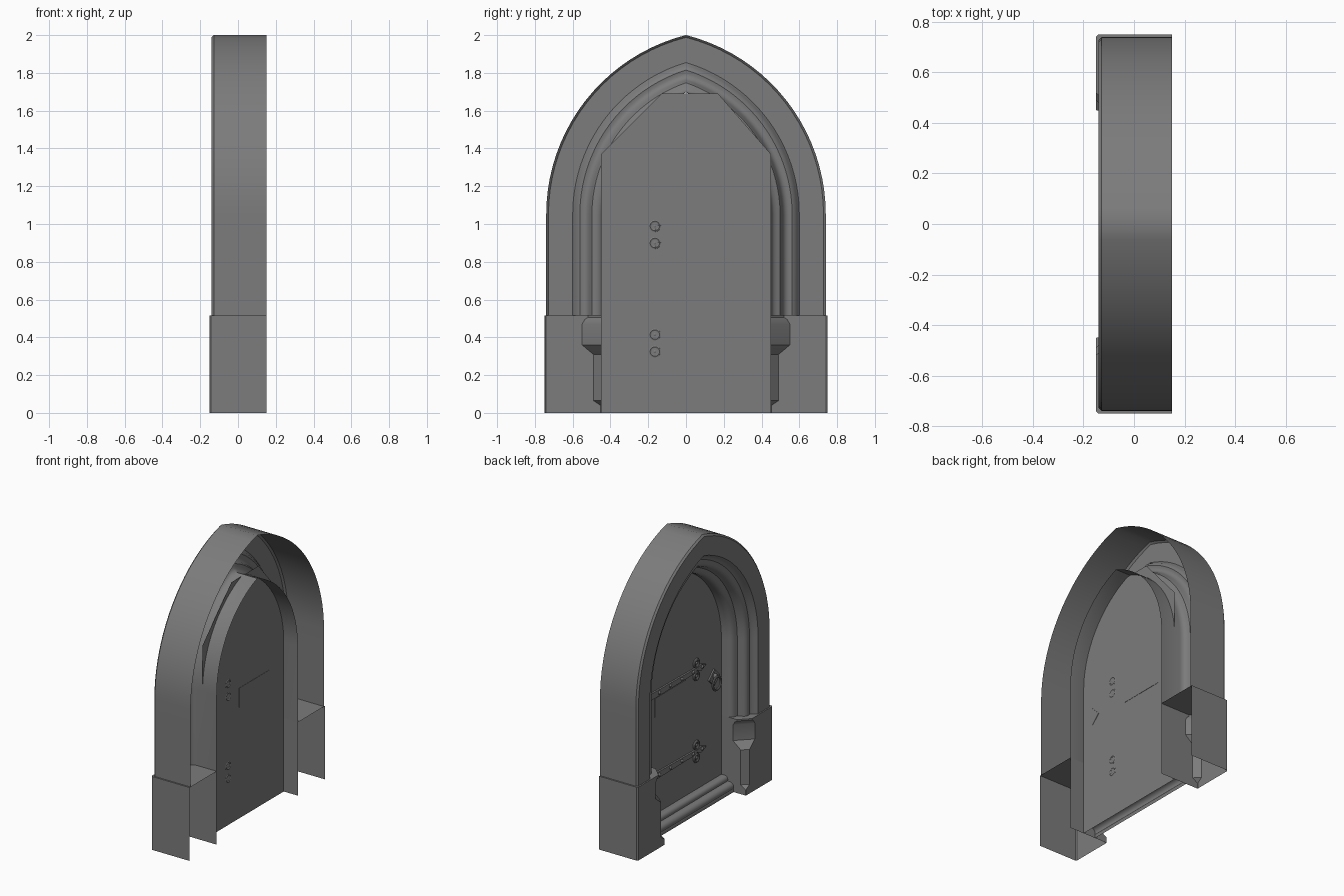
import bpy, bmesh, math
from mathutils import Matrix

if "Cube" in bpy.data.objects:
    bpy.data.objects.remove(bpy.data.objects["Cube"])

GREY = (0.2, 0.2, 0.2, 1)
stone = bpy.data.materials.new("plain grey")
stone.use_nodes = True
stone.diffuse_color = GREY
stone.node_tree.nodes["Principled BSDF"].inputs["Base Color"].default_value = GREY

DOOR_X = 0.04
SPRING, SHIFT = 1.05, 0.24      # arch springing height and centre offset
BASE_TOP = 0.515


def finish(name, bm, recalc=True):
    if recalc:
        bmesh.ops.recalc_face_normals(bm, faces=bm.faces)
    me = bpy.data.meshes.new(name)
    bm.to_mesh(me)
    bm.free()
    ob = bpy.data.objects.new(name, me)
    bpy.context.collection.objects.link(ob)
    me.materials.append(stone)
    bpy.ops.object.select_all(action='DESELECT')
    ob.select_set(True)
    bpy.context.view_layer.objects.active = ob
    bpy.ops.object.shade_smooth_by_angle(angle=math.radians(35))
    return ob


def loft(bm, rows):
    """Skin a grid of points given as equal-length rows."""
    grid = [[bm.verts.new(p) for p in row] for row in rows]
    for a, b in zip(grid, grid[1:]):
        for i in range(len(a) - 1):
            bm.faces.new((a[i], a[i + 1], b[i + 1], b[i]))
    return grid


def arch_path(w, steps=20):
    """Pointed arch outline (y, z) of half width w, left foot to right foot."""
    r = w + SHIFT
    end = math.acos(SHIFT / r)
    half = [(w, BASE_TOP)]
    for i in range(steps + 1):
        t = end * i / steps
        half.append((r * math.cos(t) - SHIFT, SPRING + r * math.sin(t)))
    half[-1] = (0, half[-1][1])
    return half + [(-y, z) for y, z in reversed(half[:-1])]


def slab(bm, outline, x0, x1):
    """Extrude a (y, z) outline along x."""
    front = [bm.verts.new((x0, y, z)) for y, z in outline]
    back = [bm.verts.new((x1, y, z)) for y, z in outline]
    bm.faces.new(front)
    bm.faces.new(back[::-1])
    n = len(outline)
    for i in range(n):
        j = (i + 1) % n
        bm.faces.new((front[i], back[i], back[j], front[j]))


def ring(bm, y, z, x, radius, tube, seg=20, sides=8):
    """Torus lying parallel to the door."""
    rows = []
    for i in range(seg + 1):
        a = 2 * math.pi * i / seg
        row = []
        for j in range(sides + 1):
            b = 2 * math.pi * j / sides
            d = radius + tube * math.cos(b)
            row.append((x + tube * math.sin(b), y + d * math.cos(a), z + d * math.sin(a)))
        rows.append(row)
    loft(bm, rows)
    bmesh.ops.remove_doubles(bm, verts=bm.verts, dist=0.0001)


def stud(bm, y, z, x, r):
    """Domed nail head."""
    m = Matrix.Translation((x, y, z)) @ Matrix.Diagonal((0.7, 1, 1, 1))
    bmesh.ops.create_uvsphere(bm, u_segments=10, v_segments=6, radius=r, matrix=m)


# Moulded arch shell, open at the back: (half width, x) from outside to lining
moulding = [(0.74, 0.15), (0.74, -0.128), (0.728, -0.14), (0.60, -0.14),
            (0.588, -0.125), (0.578, -0.108), (0.562, -0.10), (0.545, -0.104),
            (0.528, -0.10), (0.514, -0.085), (0.508, -0.066), (0.498, -0.05),
            (0.482, -0.044), (0.466, -0.038), (0.455, -0.024), (0.45, -0.005),
            (0.45, 0.15)]
bm = bmesh.new()
loft(bm, [[(x, y, z) for y, z in arch_path(w)] for w, x in moulding])
finish("arch_frame", bm)

# Base blocks with a stopped chamfer on the inner corner: (height, chamfer)
levels = [(0, 0.002), (0.04, 0.002), (0.065, 0.04), (0.31, 0.04), (0.33, 0.065),
          (0.36, 0.10), (0.47, 0.10), (0.495, 0.085), (0.505, 0.07), (BASE_TOP, 0.07)]
for side, label in ((1, "left"), (-1, "right")):
    bm = bmesh.new()
    rows = []
    for z, c in levels:
        section = [(0.15, 0.75), (-0.142, 0.75), (-0.15, 0.742), (-0.15, 0.45 + c),
                   (-0.15 + c, 0.45), (0.15, 0.45)]
        rows.append([(x, side * y, z) for x, y in section])
    grid = loft(bm, rows)
    bm.faces.new(grid[-1])
    finish(label + "_base_block", bm)

# Door panel with clipped top corners
bm = bmesh.new()
half = [(0.45, 0), (0.45, 1.37), (0.17, 1.69)]
outline = half + [(-0.13, 1.69), (-0.45, 1.37), (-0.45, 0)]
bm.faces.new([bm.verts.new((DOOR_X, y, z)) for y, z in outline])
finish("door_panel", bm)

# Hatch: thin plates on both faces of the door
bm = bmesh.new()
hatch = [(-0.045, 0.78), (0.29, 0.78), (0.29, 0.915), (-0.045, 0.915)]
slab(bm, hatch, DOOR_X - 0.004, DOOR_X + 0.002)
finish("door_hatch", bm)

# Stepped threshold with two rolls
bm = bmesh.new()
sill = [(DOOR_X, 0.1), (0.02, 0.1)]
for cx, cz, r in ((0.015, 0.075, 0.025), (-0.025, 0.035, 0.03)):
    for i in range(6):
        a = math.pi * (0.5 + 0.125 * i)
        sill.append((cx + r * math.cos(a), cz + r * math.sin(a)))
sill += [(-0.055, 0.02), (-0.055, 0)]
loft(bm, [[(x, y, z) for x, z in sill] for y in (0.45, -0.45)])
finish("threshold", bm)

# Strap hinges with scrolled ends and nail heads
for z, label in ((0.945, "upper"), (0.37, "lower")):
    bm = bmesh.new()
    strap = [(0.44, z - 0.024), (0.44, z + 0.024), (-0.16, z + 0.016), (-0.16, z - 0.016)]
    slab(bm, strap, DOOR_X - 0.012, DOOR_X)
    tip = [(-0.15, z), (-0.21, z + 0.024), (-0.27, z), (-0.21, z - 0.024)]
    slab(bm, tip, DOOR_X - 0.012, DOOR_X)
    for s in (1, -1):
        ring(bm, -0.165, z + s * 0.045, DOOR_X - 0.006, 0.025, 0.009)
        stud(bm, -0.165, z + s * 0.045, DOOR_X - 0.006, 0.012)
    for i in range(5):
        stud(bm, 0.38 - i * 0.125, z, DOOR_X - 0.012, 0.012)
    stud(bm, -0.22, z, DOOR_X - 0.012, 0.012)
    finish(label + "_strap_hinge", bm)

# Ring handle on a diamond plate
HY, HZ = -0.36, 0.815
bm = bmesh.new()
diamond = [(HY + 0.06, HZ), (HY, HZ + 0.06), (HY - 0.06, HZ), (HY, HZ - 0.06)]
slab(bm, diamond, DOOR_X - 0.01, DOOR_X + 0.003)
for y, z in diamond:
    stud(bm, HY + (y - HY) * 0.7, HZ + (z - HZ) * 0.7, DOOR_X - 0.01, 0.007)
finish("handle_plate", bm)
bm = bmesh.new()
stud(bm, HY, HZ + 0.01, DOOR_X - 0.015, 0.02)
ring(bm, HY, HZ - 0.035, DOOR_X - 0.028, 0.045, 0.008, 24)
finish("handle_ring", bm)
